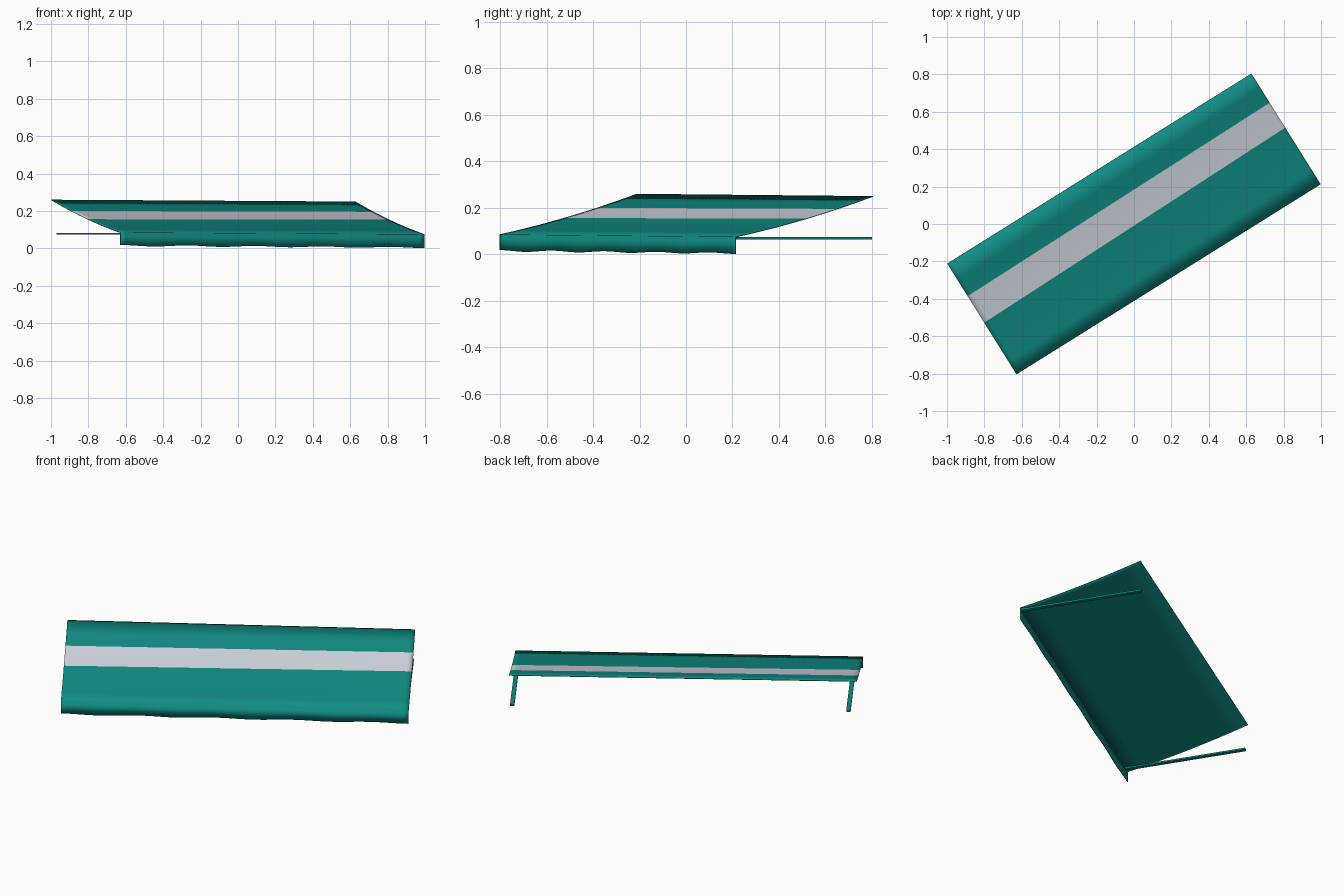
import bpy, math
from mathutils import Matrix

if "Cube" in bpy.data.objects:
    bpy.data.objects.remove(bpy.data.objects["Cube"])

HALF_L, HALF_W = 0.959, 0.349          # half length and half depth of the awning
TURN = Matrix.Rotation(math.radians(32), 4, 'Z')
N = 64                                 # columns along the length


def srgb(r, g, b):
    lin = [(c / 255 / 12.92) if c < 10 else ((c / 255 + 0.055) / 1.055) ** 2.4 for c in (r, g, b)]
    return (*lin, 1)


def material(name, rgb):
    m = bpy.data.materials.new(name)
    m.diffuse_color = srgb(*rgb)
    m.use_nodes = True
    m.node_tree.nodes["Principled BSDF"].inputs["Base Color"].default_value = m.diffuse_color
    return m


teal = material("teal fabric", (16, 141, 132))
grey = material("pale grey stripe", (210, 216, 225))


def add_object(name, verts, faces, mats):
    me = bpy.data.meshes.new(name)
    me.from_pydata(verts, [], faces)
    for m in mats:
        me.materials.append(m)
    me.transform(TURN)
    ob = bpy.data.objects.new(name, me)
    bpy.context.collection.objects.link(ob)
    return ob


def sheet(name, point, rows, mats, stripe_row=None):
    """Thin cloth from a grid of points; s runs along the length."""
    verts = [point(i / N, r) for r in range(rows) for i in range(N + 1)]
    faces = [(r * (N + 1) + i, r * (N + 1) + i + 1, (r + 1) * (N + 1) + i + 1, (r + 1) * (N + 1) + i)
             for r in range(rows - 1) for i in range(N)]
    ob = add_object(name, verts, faces, mats)
    for p in ob.data.polygons:
        p.use_smooth = True
        if stripe_row and p.index // N in stripe_row:
            p.material_index = 1
    mod = ob.modifiers.new("thickness", 'SOLIDIFY')
    mod.thickness = 0.003
    mod.offset = -1
    mod.material_offset = -1           # underside and rim stay teal
    mod.material_offset_rim = -1
    mod.use_rim = True
    return ob


def front_z(s):
    return 0.085 - 0.010 * s


# Sloping, slightly sagging canopy with a stripe along it
def canopy_point(s, r):
    lo, hi = 0.467 + 0.045 * s, 0.707 + 0.03 * s
    v = [0, lo * 0.25, lo * 0.5, lo * 0.75, lo, (lo + hi) / 2, hi, (1 + hi) / 2, 1][r]
    z = front_z(s) + 0.175 * v - 0.045 * v * (1 - v)
    return ((2 * s - 1) * HALF_L, (2 * v - 1) * HALF_W, z)


sheet("canopy", canopy_point, 9, [teal, grey], (4, 5))


# Hanging front valance with a gently waved hem
def valance_point(s, r):
    hem = 0.018 - 0.0115 * s - 0.0035 * (1 - math.cos(2 * math.pi * 4.5 * s)) * (1 - 0.25 * s)
    return ((2 * s - 1) * HALF_L, -HALF_W, front_z(s) if r else max(hem, 0))


sheet("front_valance", valance_point, 2, [teal])


# Flat support arms running back from the front corners
def arm(name, u0, u1, z0, z1):
    verts = [(u, v, z) for u in (u0, u1) for v in (-HALF_W + 0.003, HALF_W) for z in (z0, z1)]
    faces = [(0, 1, 3, 2), (4, 6, 7, 5), (0, 4, 5, 1), (2, 3, 7, 6), (0, 2, 6, 4), (1, 5, 7, 3)]
    add_object(name, verts, faces, [teal])


arm("left_arm", -HALF_L + 0.033, -HALF_L + 0.057, 0.073, 0.082)
arm("right_arm", HALF_L - 0.031, HALF_L - 0.007, 0.063, 0.073)
